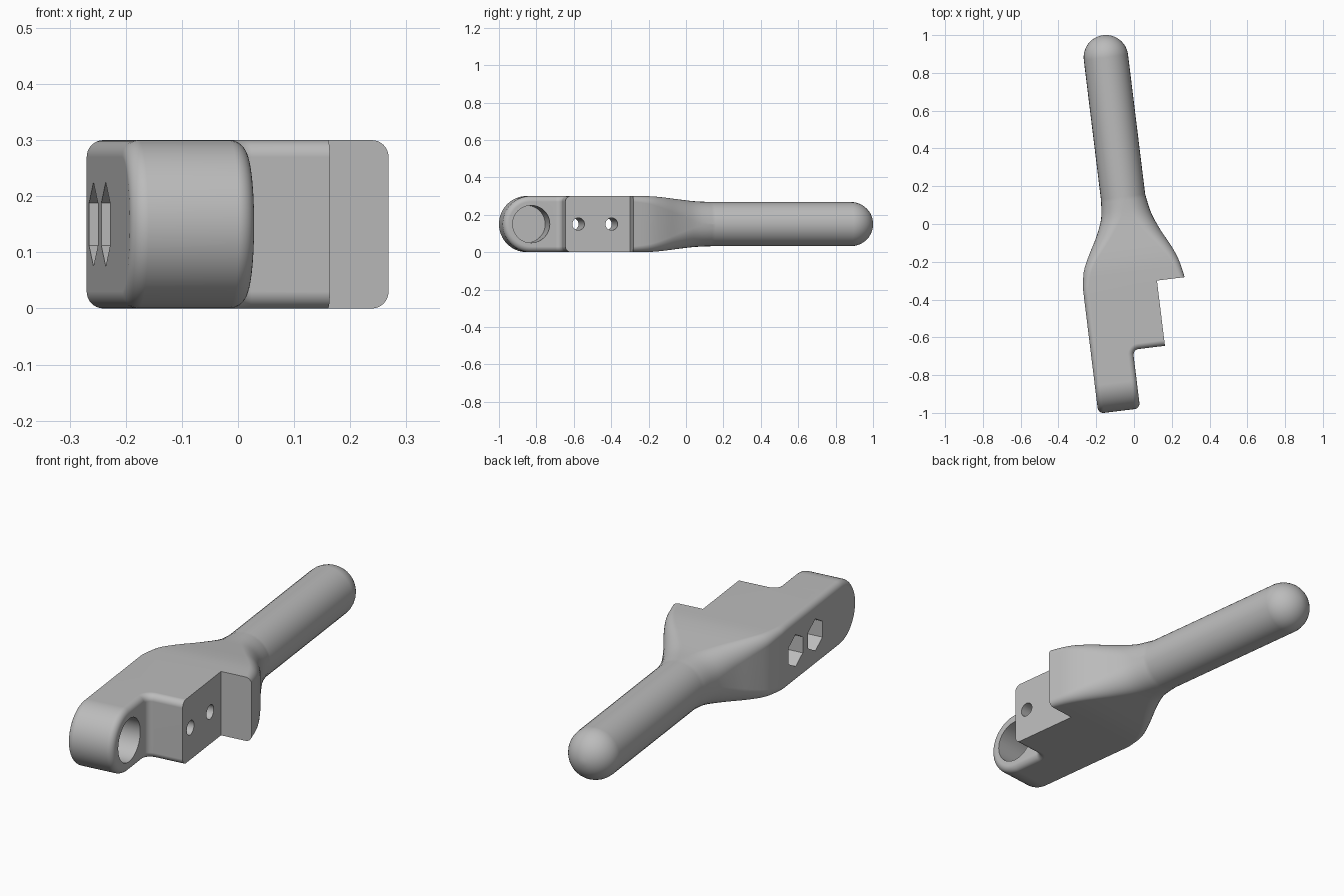
import bpy, bmesh, math
from mathutils import Matrix, Vector

cube = bpy.data.objects.get("Cube")
if cube:
    bpy.data.objects.remove(cube, do_unlink=True)

STEPS = 8                      # segments in each rounded corner
H, FILLET = 0.15, 0.03         # body half height, edge rounding
LEFT, BOSS, BLOCK, FLANGE = -0.31, -0.087, 0.084, 0.232
STEP_Y, NOTCH_Y, PIVOT_Y = -0.66, -0.312, -0.823
GRIP_X, GRIP_R, GRIP_END = -0.04, 0.118, 0.894


def ring(left, right, h=H, r_left=FILLET, r_right=FILLET, inward=(-1, 0)):
    """Rounded cross-section; the right edge may be inset in any direction."""
    top = []
    for i in range(STEPS + 1):
        t = math.pi / 2 * i / STEPS
        top.append(Vector((left[0] + r_left * (1 - math.cos(t)), left[1],
                           h - r_left * (1 - math.sin(t)))))
    for i in range(STEPS + 1):
        t = math.pi / 2 * i / STEPS
        d = r_right * (1 - math.sin(t))
        top.append(Vector((right[0] + inward[0] * d, right[1] + inward[1] * d,
                           h - r_right * (1 - math.cos(t)))))
    return top + [Vector((p.x, p.y, -p.z)) for p in reversed(top)]


def loft(rings):
    bm = bmesh.new()
    loops = [[bm.verts.new(p) for p in r] for r in rings]
    for a, b in zip(loops, loops[1:]):
        for i in range(len(a)):
            j = (i + 1) % len(a)
            bm.faces.new((a[i], a[j], b[j], b[i]))
    bmesh.ops.remove_doubles(bm, verts=bm.verts, dist=1e-5)
    bmesh.ops.recalc_face_normals(bm, faces=bm.faces)
    return bm


def spline(a, b, c, d, t):
    return [0.5 * (2 * q + (r - p) * t + (2 * p - 5 * q + 4 * r - s) * t * t
                   + (3 * q - p - 3 * r + s) * t ** 3)
            for p, q, r, s in zip(a, b, c, d)]


rings = []

# Pivot boss: the section swung around the pivot makes the rounded nose
nose = ring((LEFT, PIVOT_Y), (BOSS, PIVOT_Y))
for k in range(16, -1, -1):
    a = math.pi / 2 * k / 16
    rings.append([Vector((p.x, PIVOT_Y - abs(p.z) * math.sin(a), p.z * math.cos(a)))
                  for p in nose])

# Concave corner between boss and clamping block
for k in range(7):
    a = math.pi - math.pi / 2 * k / 6
    n = (math.cos(a), math.sin(a))
    edge = (BOSS + FILLET + FILLET * n[0], STEP_Y - FILLET + FILLET * n[1])
    rings.append(ring((LEFT, -0.7 + 0.005 * k), edge, inward=n))

# Clamping block and flange notch
rings.append(ring((LEFT, -0.6), (BLOCK, STEP_Y), inward=(0, 1)))
rings.append(ring((LEFT, -0.34), (BLOCK, NOTCH_Y), r_right=0))

# Flare into the grip: y, left, right, half height, rounding
flare = [(NOTCH_Y, LEFT, FLANGE, H, FILLET),
         (-0.22, -0.295, 0.213, 0.149, 0.042),
         (-0.14, -0.259, 0.182, 0.143, 0.06),
         (-0.045, -0.207, 0.134, 0.132, 0.085),
         (0.05, -0.169, 0.097, 0.122, 0.108),
         (0.15, GRIP_X - GRIP_R, GRIP_X + GRIP_R, GRIP_R, GRIP_R)]
padded = [flare[0]] + flare + [flare[-1]]
for i in range(len(flare) - 1):
    for k in range(4):
        y, l, r, h, rad = spline(*padded[i:i + 4], k / 4)
        rad = min(rad, h, (r - l) / 2)
        rings.append(ring((l, y), (r, y), h, rad, rad))

# Round grip with a domed end
rings.append(ring((GRIP_X - GRIP_R, 0.15), (GRIP_X + GRIP_R, 0.15), GRIP_R, GRIP_R, GRIP_R))
for k in range(13):
    a = math.pi / 2 * k / 12
    r, y = GRIP_R * math.cos(a), GRIP_END + GRIP_R * math.sin(a)
    rings.append(ring((GRIP_X - r, y), (GRIP_X + r, y), r, r, r))

mesh = bpy.data.meshes.new("lever_handle")
bm = loft(rings)
bm.to_mesh(mesh)
bm.free()
lever = bpy.data.objects.new("lever_handle", mesh)
bpy.context.collection.objects.link(lever)
bpy.context.view_layer.objects.active = lever
lever.select_set(True)


def drill(x0, x1, y, radius, sides):
    """Cut a sideways hole from x0 to x1."""
    me = bpy.data.meshes.new("hole_cutter")
    b = bmesh.new()
    place = Matrix.Translation(((x0 + x1) / 2, y, 0)) @ Matrix.Rotation(math.pi / 2, 4, 'Y')
    bmesh.ops.create_cone(b, cap_ends=True, segments=sides, radius1=radius,
                          radius2=radius, depth=x1 - x0, matrix=place)
    # Put a corner of the outline straight up
    top = max(b.verts, key=lambda v: v.co.z).co
    turn = math.atan2(top.y - y, top.z)
    bmesh.ops.rotate(b, verts=b.verts, cent=(0, y, 0), matrix=Matrix.Rotation(turn, 3, 'X'))
    b.to_mesh(me)
    b.free()
    cutter = bpy.data.objects.new("hole_cutter", me)
    cutter.hide_render = True
    bpy.context.collection.objects.link(cutter)
    mod = lever.modifiers.new("hole", 'BOOLEAN')
    mod.operation, mod.solver, mod.object = 'DIFFERENCE', 'EXACT', cutter
    bpy.ops.object.modifier_apply(modifier=mod.name)
    bpy.data.objects.remove(cutter, do_unlink=True)


# Blind pivot hole, then bolt holes with hexagonal nut pockets
drill(-0.29, 0.1, PIVOT_Y, 0.1, 48)
for y in (-0.59, -0.411):
    drill(-0.5, 0.3, y, 0.033, 24)
    drill(-0.5, -0.18, y, 0.075, 6)

# Stand the lever at its slight angle
lever.data.transform(Matrix.Translation((0, 0, H)) @ Matrix.Rotation(math.radians(7), 4, 'Z'))

grey = bpy.data.materials.new("plain_grey")
grey.use_nodes = True
colour = (0.5, 0.5, 0.5, 1)
grey.diffuse_color = colour
grey.node_tree.nodes["Principled BSDF"].inputs["Base Color"].default_value = colour
lever.data.materials.clear()
lever.data.materials.append(grey)

bpy.ops.object.shade_smooth_by_angle(angle=math.radians(30))
weighted = lever.modifiers.new("even_shading", 'WEIGHTED_NORMAL')
weighted.keep_sharp = True
